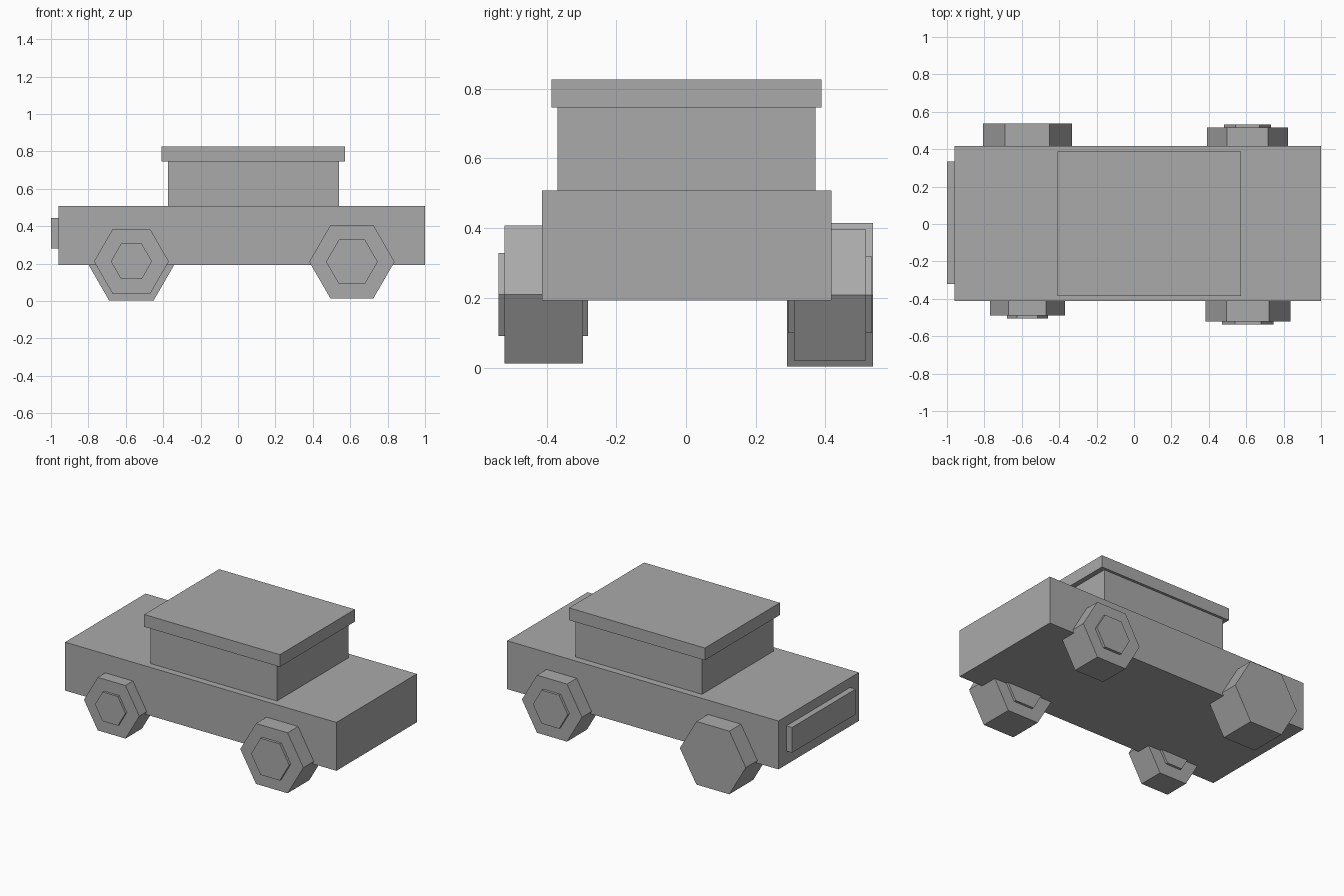
import bpy
import math
from mathutils import Matrix

if "Cube" in bpy.data.objects:
    bpy.data.objects.remove(bpy.data.objects["Cube"])

grey = bpy.data.materials.new("plain grey")
grey.diffuse_color = (0.4, 0.4, 0.4, 1)
grey.use_nodes = True
grey.node_tree.nodes["Principled BSDF"].inputs["Base Color"].default_value = grey.diffuse_color


def finish(obj, name):
    obj.name = name
    obj.data.name = name
    obj.data.materials.append(grey)


def box(name, x, y, z):
    """Box from (min, max) ranges."""
    bpy.ops.mesh.primitive_cube_add(size=1)
    obj = bpy.context.object
    size = Matrix.Diagonal((x[1] - x[0], y[1] - y[0], z[1] - z[0], 1))
    obj.data.transform(size)
    obj.location = [(r[0] + r[1]) / 2 for r in (x, y, z)]
    finish(obj, name)


def hexagon(name, x, z, radius, y):
    """Six-sided prism along y, flat on top and bottom."""
    bpy.ops.mesh.primitive_cylinder_add(vertices=6, radius=radius, depth=y[1] - y[0])
    obj = bpy.context.object
    turn = Matrix.Rotation(math.pi / 2, 4, 'X') @ Matrix.Rotation(math.pi / 6, 4, 'Z')
    obj.data.transform(turn)
    obj.location = (x, (y[0] + y[1]) / 2, z)
    finish(obj, name)


# Body, cabin, roof and end plate
box("body", (-0.96, 1.0), (-0.413, 0.417), (0.192, 0.508))
box("cabin", (-0.375, 0.54), (-0.369, 0.371), (0.508, 0.746))
box("roof", (-0.408, 0.573), (-0.386, 0.388), (0.746, 0.826))
box("end_plate", (-1.0, -0.96), (-0.322, 0.334), (0.28, 0.445))

# Wheels: name, x, z, radius, y range, hub radius, hub y range
wheels = [
    ("front_left", -0.57, 0.212, 0.2, (-0.49, -0.32), 0.11, (-0.505, -0.305)),
    ("front_right", 0.609, 0.21, 0.228, (-0.521, -0.296), 0.138, (-0.538, -0.281)),
    ("back_right", 0.607, 0.209, 0.217, (0.31, 0.516), 0.126, (0.293, 0.533)),
    ("back_left", -0.57, 0.209, 0.238, (0.29, 0.537), 0, None),
]
for name, x, z, radius, y, hub_radius, hub_y in wheels:
    hexagon(name + "_wheel", x, z, radius, y)
    if hub_y:
        hexagon(name + "_hub", x, z, hub_radius, hub_y)
